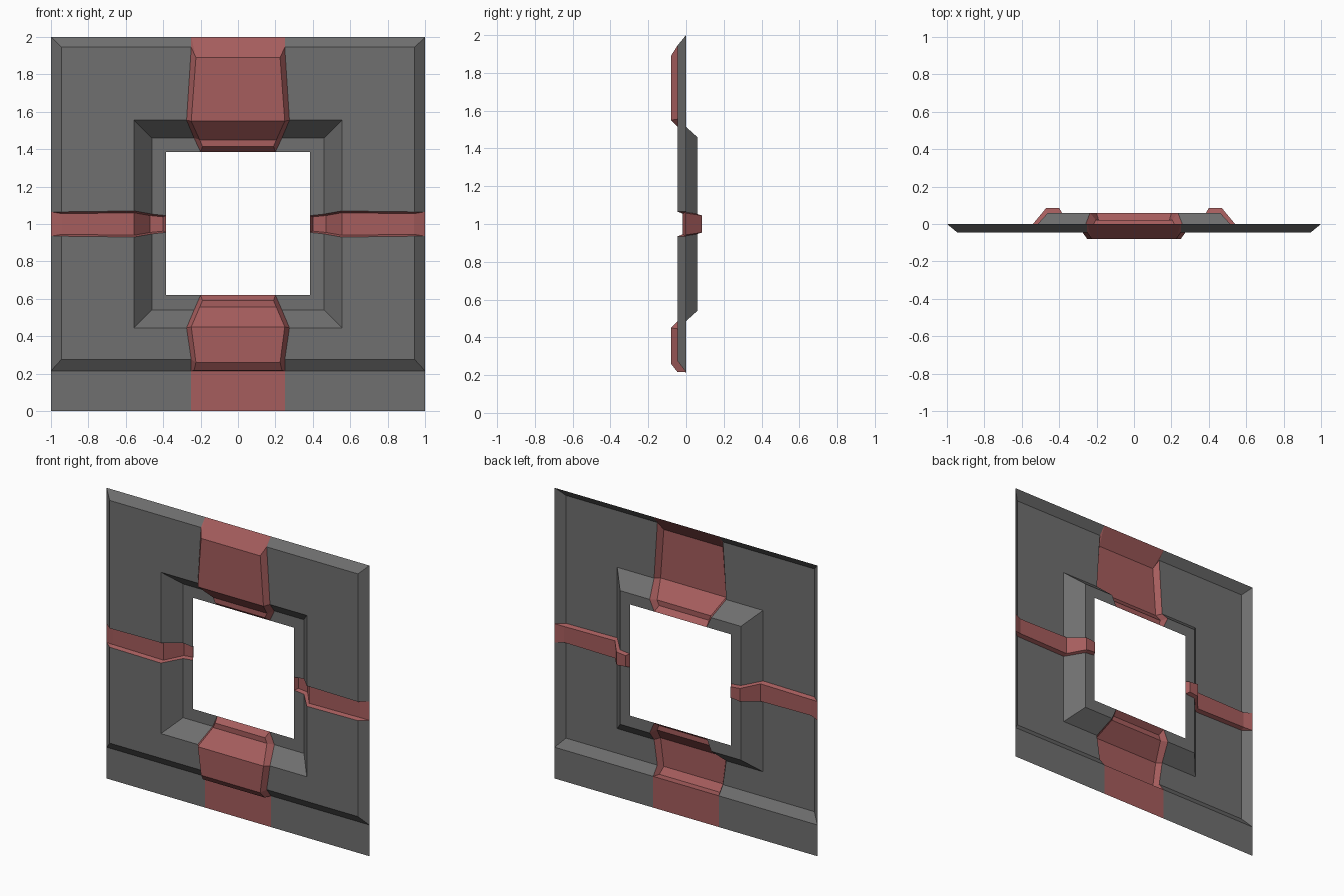
import bpy, bmesh

if "Cube" in bpy.data.objects:
    bpy.data.objects.remove(bpy.data.objects["Cube"])

# Ring levels from outer rim to window edge: half-size and depth
R = [1.0, 0.945, 0.555, 0.46, 0.385]
B = [0.785, 0.725, 0.555, 0.46, 0.38]      # same levels, bottom side
Y = [0.0, -0.045, -0.045, 0.06, 0.06]

# Half-widths of the red insets at each ring level
W_VERT = [0.25, 0.25, 0.275, 0.235, 0.2]
W_SIDE = [0.065, 0.065, 0.07, 0.053, 0.045]

# Inset centre profiles: (distance from centre, depth, half-width)
C_TOP = [(1.0, 0.0, 0.25), (0.89, -0.08, 0.225), (0.55, -0.08, 0.25),
         (0.45, 0.022, 0.205), (0.415, 0.022, 0.19)]
C_BOT = [(0.784, -0.045, 0.235), (0.74, -0.08, 0.225), (0.55, -0.08, 0.25),
         (0.445, 0.022, 0.205), (0.41, 0.022, 0.19)]
C_SIDE = [(1.0, 0.0, 0.065), (0.94, -0.018, 0.055), (0.555, -0.018, 0.06),
          (0.47, 0.085, 0.045), (0.40, 0.085, 0.038)]

# Map (radial distance, sideways offset, depth) to world for each side
MAPS = {
    "top": lambda r, t, y: (t, y, 1 + r),
    "bottom": lambda r, t, y: (t, y, 1 - r),
    "right": lambda r, t, y: (r, y, 1 + t),
    "left": lambda r, t, y: (-r, y, 1 + t),
}


def material(name, rgb):
    m = bpy.data.materials.new(name)
    m.diffuse_color = (*rgb, 1)
    m.use_nodes = True
    m.node_tree.nodes["Principled BSDF"].inputs["Base Color"].default_value = m.diffuse_color
    return m


def build(name, faces, mat):
    bm = bmesh.new()
    for pts in faces:
        bm.faces.new([bm.verts.new(p) for p in pts])
    bmesh.ops.remove_doubles(bm, verts=bm.verts, dist=0.0005)
    bm.normal_update()
    for f in bm.faces:
        if f.normal.y > 0:
            f.normal_flip()
    me = bpy.data.meshes.new(name)
    bm.to_mesh(me)
    bm.free()
    me.materials.append(mat)
    ob = bpy.data.objects.new(name, me)
    bpy.context.collection.objects.link(ob)
    return ob


def inset(side, rings, widths, c):
    """Raised or sunken band following the frame's cross-section."""
    P = MAPS[side]
    b = list(zip(rings, Y, widths))
    pt = lambda q, s: P(q[0], s * q[2], q[1])
    across = lambda p, q: [pt(p, -1), pt(q, -1), pt(q, 1), pt(p, 1)]
    faces = [across(c[i], c[i + 1]) for i in range(4)] + [across(c[4], b[4])]
    if c[0] != b[0]:
        faces.append(across(b[0], c[0]))
    for s in (-1, 1):
        for i in range(4):
            loop = [b[i], b[i + 1], c[i + 1], c[i]]
            if c[i] == b[i]:
                loop.pop()
            faces.append([pt(q, s) for q in loop])
    return faces


def frame_bands(side, rings, widths, ends):
    """Frame bands either side of the inset, mitred at the corners."""
    P = MAPS[side]
    faces = []
    for s in (-1, 1):
        e = ends[s]
        for i in range(4):
            j = i + 1
            faces.append([P(rings[i], s * widths[i], Y[i]), P(rings[j], s * widths[j], Y[j]),
                          P(rings[j], s * e[j], Y[j]), P(rings[i], s * e[i], Y[i])])
    return faces


def sill(x0, x1):
    z = 1 - B[0]
    return [(x0, 0, 0), (x1, 0, 0), (x1, 0, z), (x0, 0, z)]


grey = material("dark_grey", (0.16, 0.16, 0.16))
red = material("dull_red", (0.38, 0.11, 0.11))

# Grey window frame with flat bottom strip
frame = [sill(-1, -0.25), sill(0.25, 1)]
layout = {"top": (R, W_VERT, C_TOP), "bottom": (B, W_VERT, C_BOT),
          "left": (R, W_SIDE, C_SIDE), "right": (R, W_SIDE, C_SIDE)}
for side, (rings, widths, c) in layout.items():
    ends = {-1: R, 1: R} if side in ("top", "bottom") else {-1: B, 1: R}
    frame += frame_bands(side, rings, widths, ends)
    # Red inset on this side
    build(side + "_inset", inset(side, rings, widths, c), red)
build("window_frame", frame, grey)

# Red centre of the bottom strip
build("sill_inset", [sill(-0.25, 0.25)], red)
